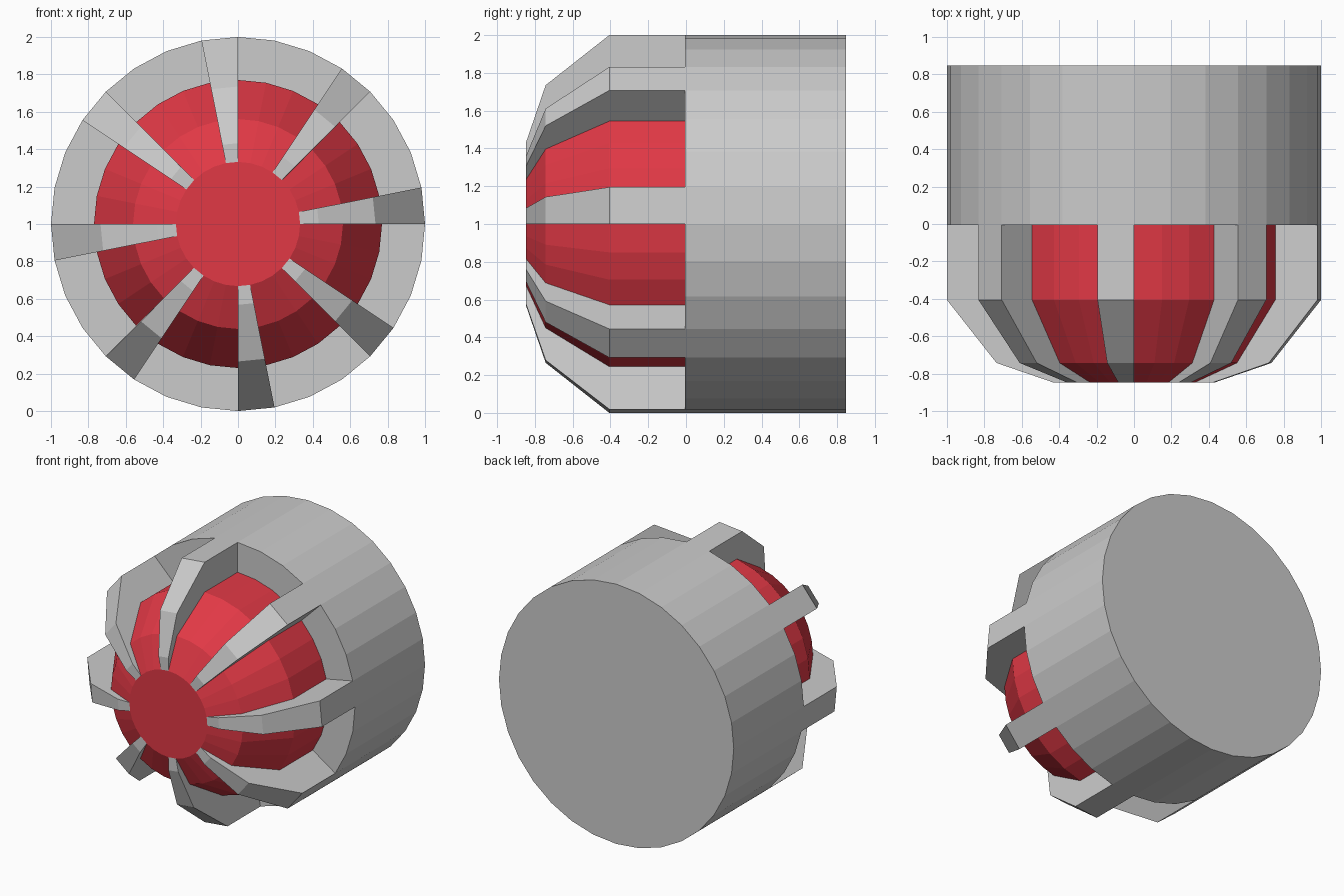
import bpy, bmesh
from math import sin, cos, pi

if "Cube" in bpy.data.objects:
    bpy.data.objects.remove(bpy.data.objects["Cube"])

N = 32                       # sides; every 4th side carries a rib
BACK = 0.847
# (radius, y) profiles from the body step to the nose
OUTER = [(1.0, -0.005), (1.0, -0.406), (0.735, -0.743), (0.432, -0.847)]
INNER = [(0.77, -0.005), (0.77, -0.406), (0.561, -0.743), (0.332, -0.847)]


def pt(p, i):
    a = 2 * pi * i / N
    return (p[0] * cos(a), p[1], 1 + p[0] * sin(a))


def add_face(bm, pts):
    bm.faces.new([bm.verts.new(p) for p in pts])


def sweep(bm, profile, i):
    """Quads along a profile across side i."""
    for a, b in zip(profile, profile[1:]):
        add_face(bm, [pt(a, i), pt(a, i + 1), pt(b, i + 1), pt(b, i)])


def finish(bm, name, color=None):
    bmesh.ops.remove_doubles(bm, verts=bm.verts, dist=1e-4)
    bmesh.ops.recalc_face_normals(bm, faces=bm.faces)
    me = bpy.data.meshes.new(name)
    bm.to_mesh(me)
    bm.free()
    ob = bpy.data.objects.new(name, me)
    bpy.context.collection.objects.link(ob)
    if color:
        mat = bpy.data.materials.new(name + "_color")
        mat.diffuse_color = color
        mat.use_nodes = True
        mat.node_tree.nodes["Principled BSDF"].inputs["Base Color"].default_value = mat.diffuse_color
        me.materials.append(mat)


# Grey housing: drum, stepped front ring and eight ribs
bm = bmesh.new()
add_face(bm, [pt((1, BACK), i) for i in range(N)])
for i in range(N):
    sweep(bm, [(1, BACK), OUTER[0]], i)
    if i % 4 == 0 and i % 8 in (0, 4):
        # rib: outer skin, nose end, two radial walls
        sweep(bm, OUTER + [INNER[-1]], i)
        for j in (i, i + 1):
            for k in range(3):
                add_face(bm, [pt(OUTER[k], j), pt(OUTER[k + 1], j),
                              pt(INNER[k + 1], j), pt(INNER[k], j)])
    else:
        sweep(bm, [OUTER[0], INNER[0]], i)
finish(bm, "ribbed_housing")

# Red core: panels between the ribs and the flat nose
bm = bmesh.new()
add_face(bm, [pt(INNER[-1], i) for i in range(N)])
for i in range(N):
    if i % 4:
        sweep(bm, INNER, i)
finish(bm, "red_core", (0.75, 0.04, 0.06, 1))
